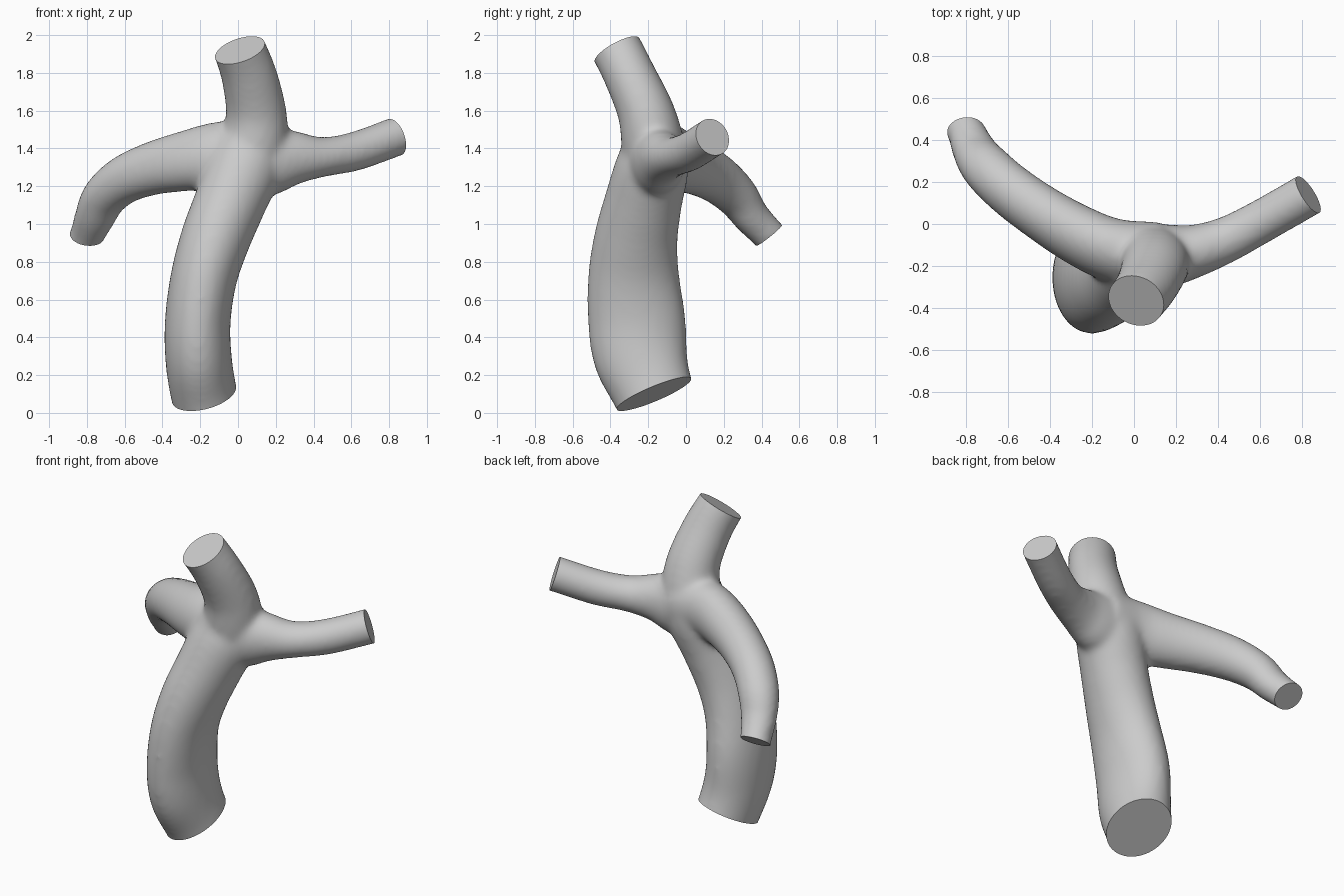
import bpy, bmesh, math
from mathutils import Vector

if "Cube" in bpy.data.objects:
    bpy.data.objects.remove(bpy.data.objects["Cube"], do_unlink=True)

grey = bpy.data.materials.new("plain grey")
grey.use_nodes = True
grey.diffuse_color = (0.6, 0.6, 0.6, 1)
grey.node_tree.nodes["Principled BSDF"].inputs["Base Color"].default_value = (0.6, 0.6, 0.6, 1)


def spline(rows, steps=6):
    """Smooth path through rows of x, y, z, radius along ref, radius across."""
    pts = [Vector(r) for r in rows]
    pts = [2 * pts[0] - pts[1]] + pts + [2 * pts[-1] - pts[-2]]
    out = []
    for a, b, c, d in zip(pts, pts[1:], pts[2:], pts[3:]):
        for i in range(steps):
            t = i / steps
            out.append(0.5 * (2 * b + (c - a) * t + (2 * a - 5 * b + 4 * c - d) * t * t
                              + (3 * b - a - 3 * c + d) * t ** 3))
    return out + [pts[-2]]


def add_tube(bm, rows, ref, sides=32):
    path = spline(rows)
    centres = [Vector(p[:3]) for p in path]
    rings = []
    for i, p in enumerate(path):
        tangent = (centres[min(i + 1, len(path) - 1)] - centres[max(i - 1, 0)]).normalized()
        u = (ref - tangent * ref.dot(tangent)).normalized()
        v = tangent.cross(u)
        angles = [2 * math.pi * k / sides for k in range(sides)]
        rings.append([bm.verts.new(centres[i] + u * p[3] * math.cos(a) + v * p[4] * math.sin(a))
                      for a in angles])
    for r, s in zip(rings, rings[1:]):
        for k in range(sides):
            n = (k + 1) % sides
            bm.faces.new((r[k], r[n], s[n], s[k]))
    bm.faces.new(rings[0][::-1])
    bm.faces.new(rings[-1])


# Centre lines run past the open ends, which are trimmed later
trunk = [(-.12, -.08, -.12, .175, .21), (-.18, -.17, .1, .176, .215), (-.21, -.24, .3, .176, .25),
         (-.212, -.262, .5, .174, .258), (-.18, -.277, .72, .176, .242),
         (-.12, -.265, .92, .184, .222), (-.04, -.225, 1.12, .19, .205),
         (.03, -.18, 1.3, .2, .195), (.06, -.165, 1.42, .18, .17)]
top_branch = [(.05, -.165, 1.3, .18, .17), (.09, -.18, 1.45, .175, .165), (.095, -.215, 1.6, .16, .15),
              (.06, -.295, 1.78, .148, .138), (.01, -.365, 1.92, .14, .136),
              (-.05, -.45, 2.06, .14, .136)]
right_arm = [(.1, -.16, 1.36, .19, .17), (-.1, -.125, 1.36, .185, .15), (-.27, -.05, 1.335, .165, .14),
             (-.45, .06, 1.295, .145, .13), (-.6, .17, 1.235, .13, .125),
             (-.705, .27, 1.145, .115, .12), (-.757, .345, 1.04, .098, .108),
             (-.8, .44, .94, .09, .092), (-.85, .54, .83, .09, .09)]
left_arm = [(0, -.17, 1.34, .2, .17), (.17, -.15, 1.34, .19, .15), (.3, -.125, 1.35, .145, .125),
            (.45, -.07, 1.355, .106, .11), (.62, .02, 1.385, .104, .104),
            (.83, .14, 1.46, .104, .104), (1, .24, 1.52, .104, .104)]

bm = bmesh.new()
for rows, ref in ((trunk, Vector((1, 0, 0))), (top_branch, Vector((1, 0, 0))),
                  (right_arm, Vector((.3, .2, 1))), (left_arm, Vector((0, 0, 1)))):
    add_tube(bm, rows, ref)
bmesh.ops.recalc_face_normals(bm, faces=bm.faces)
mesh = bpy.data.meshes.new("branching_tube")
bm.to_mesh(mesh)
bm.free()
tube = bpy.data.objects.new("branching_tube", mesh)
bpy.context.collection.objects.link(tube)

# Fuse the tubes and soften the joints
fuse = tube.modifiers.new("fuse", 'REMESH')
fuse.mode = 'VOXEL'
fuse.voxel_size = 0.018
soften = tube.modifiers.new("soften", 'SMOOTH')
soften.factor = 0.5
soften.iterations = 12
bpy.context.view_layer.update()
fused = bpy.data.meshes.new_from_object(tube.evaluated_get(bpy.context.evaluated_depsgraph_get()))
tube.modifiers.clear()
tube.data = fused

# Trim each end to a flat slanted cap: centre, outward direction
caps = [((-.18, -.17, .1), (.25, .42, -1)), ((.01, -.365, 1.92), (-.35, -.55, 1)),
        ((-.8, .44, .94), (-.1, .62, -.78)), ((.83, .14, 1.46), (.8, .5, .3))]
bm = bmesh.new()
bm.from_mesh(fused)
for centre, normal in caps:
    centre, normal = Vector(centre), Vector(normal).normalized()
    near = {f for f in bm.faces if (f.calc_center_median() - centre).length < 0.45}
    geom = list(near) + list({e for f in near for e in f.edges}) + list({v for f in near for v in f.verts})
    bmesh.ops.bisect_plane(bm, geom=geom, plane_co=centre, plane_no=normal, dist=1e-5)
    outside = [v for v in bm.verts if (v.co - centre).length < 0.45
               and (v.co - centre).dot(normal) > 5e-5]
    bmesh.ops.delete(bm, geom=outside, context='VERTS')
    rim = [e for e in bm.edges if e.is_boundary]
    bmesh.ops.edgeloop_fill(bm, edges=rim)
bmesh.ops.recalc_face_normals(bm, faces=bm.faces)
bm.to_mesh(fused)
bm.free()

fused.materials.clear()
fused.materials.append(grey)
for obj in bpy.context.selected_objects:
    obj.select_set(False)
tube.select_set(True)
bpy.context.view_layer.objects.active = tube
bpy.ops.object.shade_smooth_by_angle(angle=math.radians(40))
